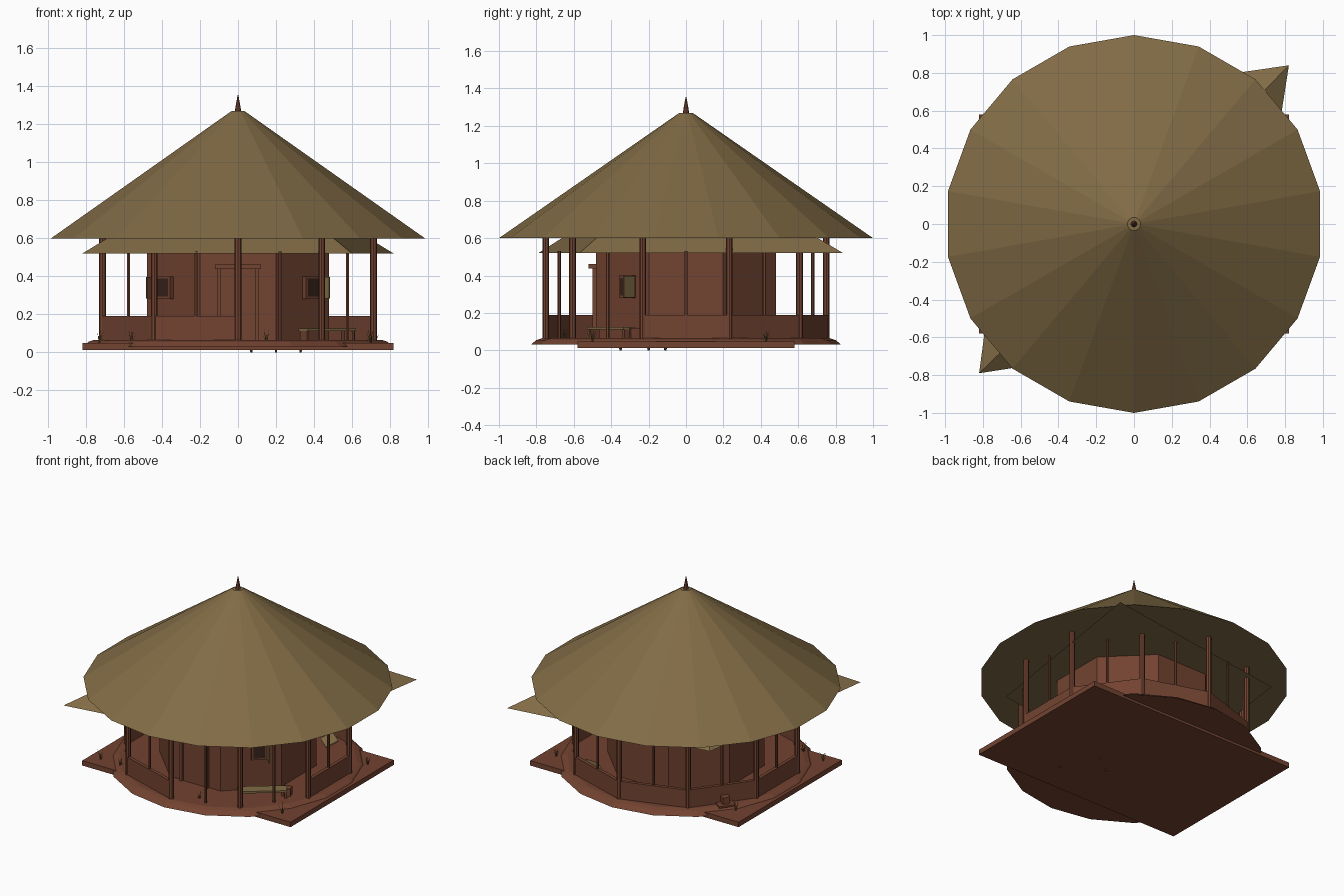
import bpy, bmesh, math, random
from mathutils import Matrix, Vector

random.seed(4)
cube = bpy.data.objects.get("Cube")
if cube:
    bpy.data.objects.remove(cube, do_unlink=True)


def material(name, rgb):
    m = bpy.data.materials.new(name)
    m.use_nodes = True
    m.diffuse_color = (*rgb, 1)
    m.node_tree.nodes["Principled BSDF"].inputs["Base Color"].default_value = (*rgb, 1)
    return m


THATCH = material("thatch", (0.22, 0.148, 0.06))
CLAY = material("red clay wood", (0.17, 0.056, 0.03))
DARK = material("dark opening", (0.04, 0.016, 0.01))
GRASS = material("dry grass", (0.14, 0.12, 0.04))


def finish(name, bm, mat):
    bmesh.ops.recalc_face_normals(bm, faces=bm.faces)
    mesh = bpy.data.meshes.new(name)
    bm.to_mesh(mesh)
    bm.free()
    mesh.materials.append(mat)
    ob = bpy.data.objects.new(name, mesh)
    bpy.context.collection.objects.link(ob)
    return ob


def polar(r, deg):
    """Point on a ring, measured from the front towards +x."""
    a = math.radians(deg)
    return Vector((r * math.sin(a), -r * math.cos(a), 0))


def lathe(name, profile, sides, mat, start=0, centre=(0, 0)):
    """Faceted solid from (radius, height) rings."""
    bm = bmesh.new()
    rings = []
    for r, z in profile:
        offset = Vector((centre[0], centre[1], z))
        rings.append([bm.verts.new(polar(r, start + 360 * i / sides) + offset)
                      for i in range(sides)])
    for low, high in zip(rings, rings[1:]):
        for i in range(sides):
            j = (i + 1) % sides
            bm.faces.new((low[i], low[j], high[j], high[i]))
    bm.faces.new(rings[0])
    bm.faces.new(rings[-1])
    return finish(name, bm, mat)


def box(name, centre, size, mat, turn=0, tilt=0):
    bm = bmesh.new()
    bmesh.ops.create_cube(bm, size=1)
    bm.transform(Matrix.Translation(centre) @ Matrix.Rotation(math.radians(turn), 4, 'Z')
                 @ Matrix.Rotation(math.radians(tilt), 4, 'X')
                 @ Matrix.Diagonal((*size, 1)))
    return finish(name, bm, mat)


# Ground slab and round floor
box("ground_slab", (0, 0, 0.03), (1.64, 1.16, 0.035), CLAY)
lathe("round_floor", [(0.83, 0.03), (0.80, 0.055), (0.77, 0.065)], 18, CLAY)
for i, (x, y) in enumerate([(0.33, -0.35), (0.2, -0.11), (0.07, -0.2)]):
    lathe(f"ground_peg_{i}", [(0.006, 0), (0.01, 0.03)], 6, CLAY, centre=(x, y))

# Main roof, finial
lathe("main_roof", [(1.0, 0.6), (0.035, 1.27)], 18, THATCH)
lathe("finial", [(0.018, 1.26), (0.012, 1.3), (0.002, 1.355)], 8, CLAY)

# Lower four-cornered roof under the main one
bm = bmesh.new()
corners = [bm.verts.new((x, y, 0.52)) for x, y in
           ((0.82, 0.84), (-0.63, 0.63), (-0.82, -0.79), (0.60, -0.57))]
apex = bm.verts.new((0, 0, 1.02))
for i in range(4):
    bm.faces.new((corners[i], corners[(i + 1) % 4], apex))
bm.faces.new(corners)
finish("lower_roof", bm, THATCH)

# Eight-sided room
lathe("room_wall", [(0.52, 0.06), (0.52, 0.53)], 8, CLAY, start=22.5)

# Door on the front wall
box("door_panel", (0, -0.482, 0.25), (0.19, 0.008, 0.37), CLAY)
box("door_lintel", (0, -0.495, 0.45), (0.24, 0.05, 0.025), CLAY)
for side in (-1, 1):
    box("door_jamb", (side * 0.1, -0.488, 0.25), (0.02, 0.025, 0.38), CLAY)

# Windows on the slanted front walls, with open shutters
for side in (-1, 1):
    turn = side * 45
    out = polar(1, turn)
    along = polar(1, turn + 90)
    mid = Vector((side * 0.375, -0.305, 0.34))
    box("window_frame", mid + out * 0.012, (0.10, 0.03, 0.12), CLAY, turn)
    box("window_opening", mid + out * 0.027, (0.075, 0.006, 0.095), DARK, turn)
    hinge = along * (side * 0.055)
    box("window_shutter", mid + hinge + out * 0.055, (0.008, 0.085, 0.115),
        THATCH if side > 0 else CLAY, turn)

# Veranda posts, parapets and slim middle posts
POST_R = 0.75
for i in range(10):
    deg = 36 * i
    p = polar(POST_R, deg)
    lathe(f"veranda_post_{i}", [(0.018, 0.05), (0.018, 0.605)], 8, CLAY, centre=p[:2])
    middle = polar(POST_R * math.cos(math.radians(18)), deg + 18)
    lathe(f"slim_post_{i}", [(0.009, 0.05), (0.009, 0.53)], 6, CLAY, centre=middle[:2])
    if i > 1:  # the two front sides towards +x stay open
        length = 2 * POST_R * math.sin(math.radians(18))
        box(f"parapet_{i}", middle + Vector((0, 0, 0.125)),
            (length, 0.024, 0.13), CLAY, deg + 18)

# Bench and stools on the veranda
box("bench_seat", (0.47, -0.40, 0.118), (0.32, 0.08, 0.014), THATCH, 38)
for s in (-1, 1):
    off = Vector((s * 0.12, s * 0.09, 0))
    box("bench_leg", Vector((0.47, -0.40, 0.09)) + off, (0.015, 0.06, 0.06), CLAY, 38)
box("mat", (0.37, 0.50, 0.10), (0.14, 0.09, 0.01), THATCH, -40, 25)
box("stool", (0.58, -0.28, 0.09), (0.06, 0.05, 0.06), CLAY, 20)
box("outer_stool", (-0.61, 0.43, 0.09), (0.05, 0.05, 0.06), CLAY, 55)
box("outer_plank", (-0.62, 0.44, 0.068), (0.11, 0.07, 0.012), CLAY, 55)

# Grass tufts
for i, (x, y) in enumerate([(-0.73, -0.5), (-0.56, -0.52), (0.72, 0.43),
                            (0.70, -0.5), (-0.70, 0.44), (0.15, -0.45 - 0.2)]):
    bm = bmesh.new()
    for k in range(7):
        a = k * 51 + random.uniform(-15, 15)
        root = Vector((x, y, 0.045))
        side = polar(0.004, a + 90)
        tip = root + polar(random.uniform(0.01, 0.035), a)
        tip.z += random.uniform(0.05, 0.09)
        bm.faces.new([bm.verts.new(v) for v in (root - side, root + side, tip)])
    finish(f"grass_tuft_{i}", bm, GRASS)
